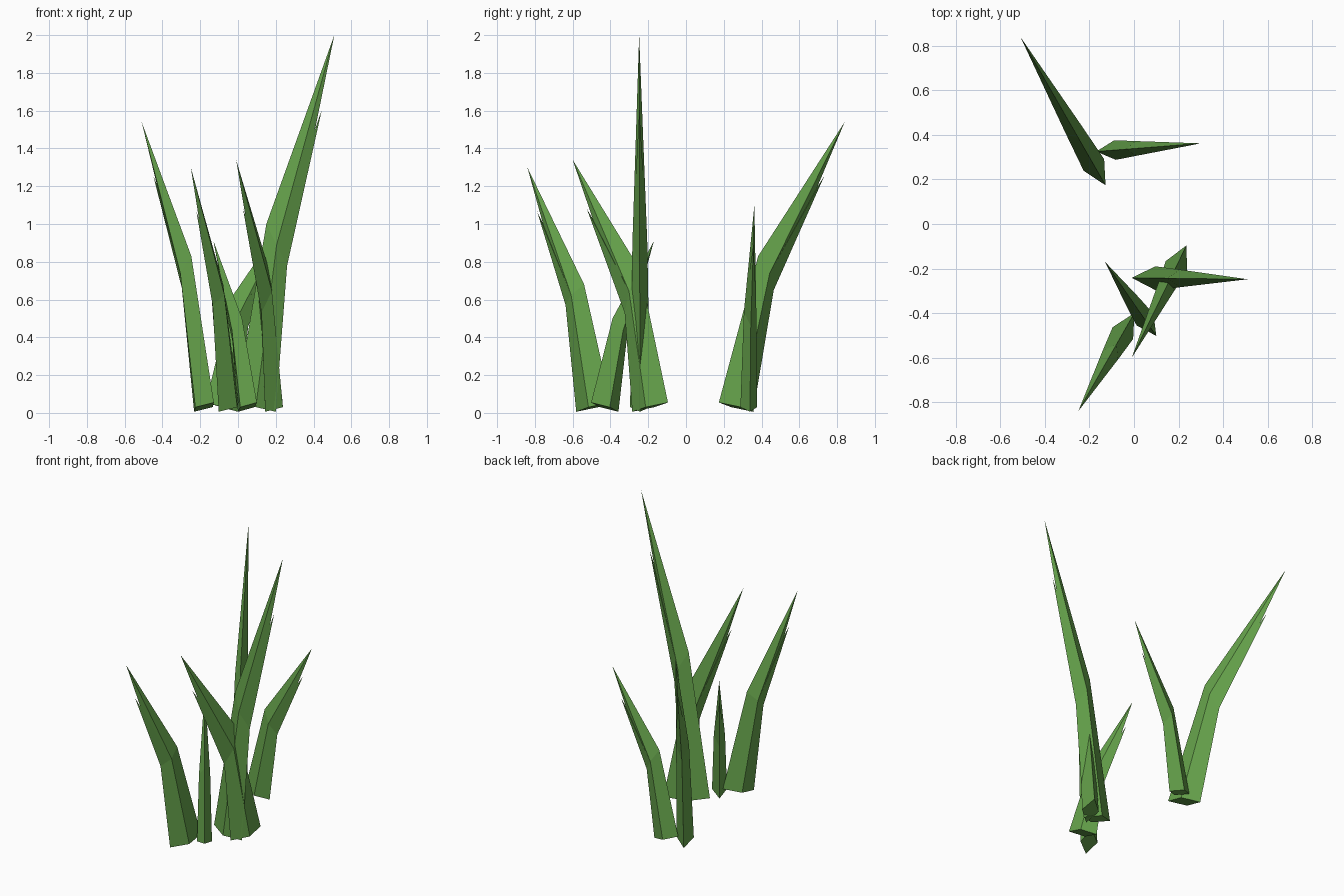
import bpy, bmesh
from mathutils import Vector

if "Cube" in bpy.data.objects:
    bpy.data.objects.remove(bpy.data.objects["Cube"])

green = bpy.data.materials.new("grass_green")
green.diffuse_color = (0.13, 0.36, 0.07, 1)
green.use_nodes = True
green.node_tree.nodes["Principled BSDF"].inputs["Base Color"].default_value = green.diffuse_color

UP = Vector((0, 0, 1))


def blade(name, base, tip, inner, outer, half=0.105, thick=0.053):
    """Bent blade with a diamond section; inner/outer bend = (distance along lean, height)."""
    tip = Vector(tip)
    base = Vector((base[0], base[1], 0))
    lean = Vector((tip.x - base.x, tip.y - base.y, 0)).normalized()
    side = UP.cross(lean)
    bm = bmesh.new()

    def ring(a, b, w):
        # diamond: inner edge, one side, outer edge, other side
        pa = base + lean * a[0] + UP * a[1]
        pb = base + lean * b[0] + UP * b[1]
        mid = (pa + pb) / 2
        return [bm.verts.new(p) for p in (pa, mid - side * w, pb, mid + side * w)]

    low = ring((-half, 0.055), (half, 0.006), thick)
    bend = ring(inner, outer, thick * 0.75)
    top = bm.verts.new(tip)
    bm.faces.new(low[::-1])
    for i in range(4):
        j = (i + 1) % 4
        bm.faces.new((low[i], low[j], bend[j], bend[i]))
        bm.faces.new((bend[i], bend[j], top))

    # shorter second point lying along the outer edge
    spur = [bm.verts.new(bend[k].co) for k in (1, 2, 3)]
    point = bm.verts.new(bend[2].co.lerp(tip, 0.68) + lean * 0.015)
    bm.faces.new(spur[::-1])
    for i in range(3):
        bm.faces.new((spur[i], spur[(i + 1) % 3], point))

    bmesh.ops.recalc_face_normals(bm, faces=bm.faces)
    mesh = bpy.data.meshes.new(name)
    bm.to_mesh(mesh)
    bm.free()
    mesh.materials.append(green)
    bpy.context.collection.objects.link(bpy.data.objects.new(name, mesh))


# back pair
blade("blade_back_left", (-0.18, 0.265), (-0.51, 0.84, 1.54), (0.135, 0.83), (0.23, 0.65))
blade("blade_back_right", (-0.085, 0.332), (0.30, 0.362, 1.10), (0.05, 0.61), (0.14, 0.46), 0.085, 0.044)
# front cluster
blade("blade_tall", (0.095, -0.243), (0.51, -0.248, 2.0), (0.055, 1.0), (0.165, 0.78))
blade("blade_front_left", (-0.05, -0.49), (-0.25, -0.84, 1.30), (0.057, 0.68), (0.17, 0.57))
blade("blade_front_right", (0.19, -0.19), (-0.01, -0.60, 1.34), (0.06, 0.76), (0.15, 0.53))
blade("blade_small", (0.05, -0.43), (-0.13, -0.17, 0.91), (0.05, 0.50), (0.14, 0.38), 0.088, 0.046)
